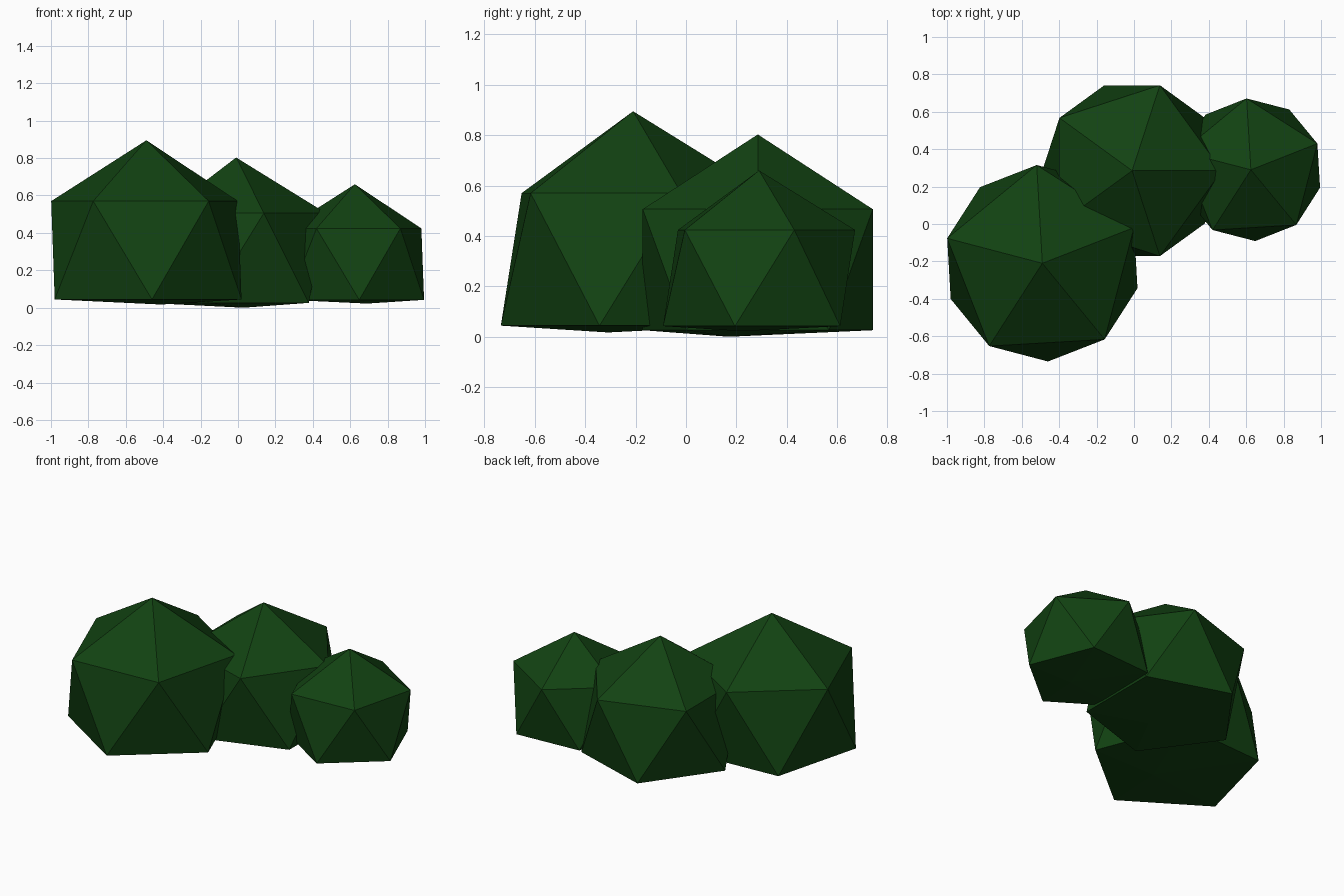
import bpy, math
from mathutils import Vector

if "Cube" in bpy.data.objects:
    bpy.data.objects.remove(bpy.data.objects["Cube"])

# Dark green foliage
leaf = bpy.data.materials.new("foliage")
leaf.diffuse_color = (0.006, 0.055, 0.006, 1)
leaf.use_nodes = True
leaf.node_tree.nodes["Principled BSDF"].inputs["Base Color"].default_value = leaf.diffuse_color


def bush(name, centre, radius, turn, bottom):
    """Faceted ball whose lowest point is pushed up to a nearly flat base."""
    bpy.ops.mesh.primitive_ico_sphere_add(subdivisions=1, radius=radius)
    ob = bpy.context.object
    ob.name = name
    ob.location = centre
    ob.rotation_euler.z = math.radians(turn)
    bpy.ops.object.transform_apply(location=True, rotation=True, scale=True)
    lowest = min(ob.data.vertices, key=lambda v: v.co.z)
    lowest.co = Vector(bottom)
    ob.data.materials.append(leaf)


# Three overlapping clumps, large to small
bush("large_bush", (-0.49, -0.21, 0.307), 0.588, 21.3, (-0.41, -0.31, 0.017))
bush("middle_bush", (-0.01, 0.285, 0.266), 0.537, 0, (0.03, 0.17, 0.0))
bush("small_bush", (0.625, 0.29, 0.233), 0.427, 21.5, (0.69, 0.22, 0.022))
